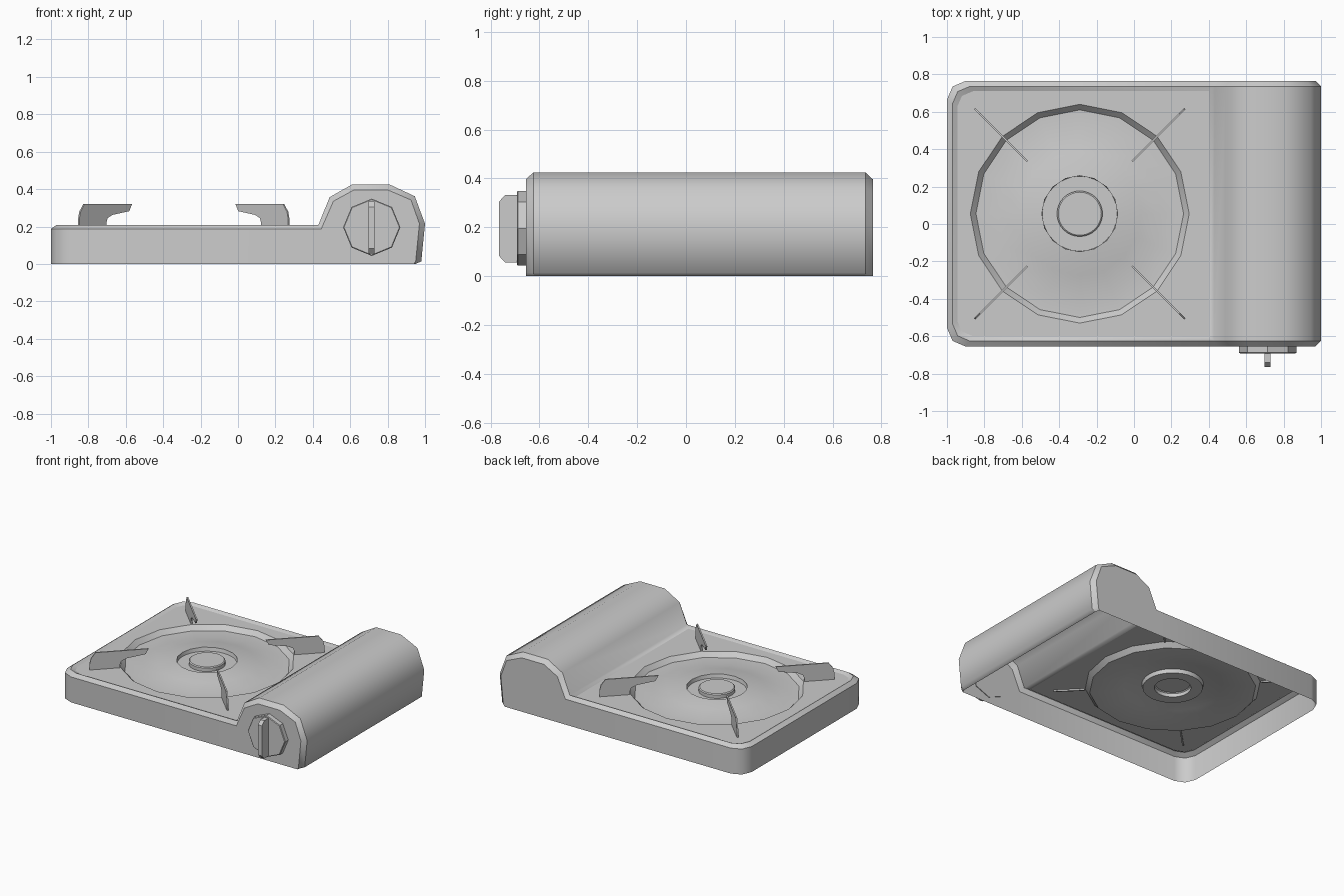
import bpy, bmesh
from math import sin, cos, pi, radians
from mathutils import Vector

if "Cube" in bpy.data.objects:
    bpy.data.objects.remove(bpy.data.objects["Cube"])

CX, CY = -0.29, 0.055      # burner centre
RIM, EDGE, PANEL = 0.209, 0.187, 0.196


def finish(bm, name):
    bmesh.ops.remove_doubles(bm, verts=bm.verts, dist=0.0005)
    bmesh.ops.recalc_face_normals(bm, faces=bm.faces)
    me = bpy.data.meshes.new(name)
    bm.to_mesh(me)
    bm.free()
    ob = bpy.data.objects.new(name, me)
    bpy.context.collection.objects.link(ob)
    return ob


def loft(bm, rings, closed=True, skip=(), soft=()):
    """Skin rings of points; ring edges stay sharp unless listed in soft.
    skip: (ring, segment) pairs left open."""
    vs = [[bm.verts.new(p) for p in r] for r in rings]
    n = len(rings[0])
    for k in range(len(vs) - 1):
        for i in range(n if closed else n - 1):
            if (k, i) in skip:
                continue
            j = (i + 1) % n
            f = bm.faces.new((vs[k][i], vs[k][j], vs[k + 1][j], vs[k + 1][i]))
            f.smooth = True
    for k, r in enumerate(vs):
        for i in range(n):
            e = bm.edges.get((r[i], r[(i + 1) % n]))
            if e and k not in soft:
                e.smooth = False
    return vs


def circle(r, z, n):
    return [(CX + r * cos(2 * pi * i / n), CY + r * sin(2 * pi * i / n), z) for i in range(n)]


def deck_loop(d, z, xr):
    """Rounded-left rectangle inset by d, right side at xr."""
    x, y0, y1 = -1 + d, -0.655 + d, 0.765 - d
    s = 1 - d * 3
    a, b = 0.10 * s, 0.03 * s
    return [(xr, y0, z), (x + a, y0, z), (x + b, y0 + b, z), (x, y0 + a, z),
            (x, y1 - a, z), (x + b, y1 - b, z), (x + a, y1, z), (xr, y1, z)]


# deck: open-bottomed walls, ridged rim sloping to a panel with round drip tray
bm = bmesh.new()
deck = loft(bm, [deck_loop(0, 0, 0.44), deck_loop(0, EDGE, 0.445),
                 deck_loop(0.03, RIM, 0.43), deck_loop(0.055, PANEL, 0.40)],
            skip={(0, 7), (1, 7)})
tray = loft(bm, [circle(0.585, PANEL, 16), circle(0.555, 0.163, 16),
                 circle(0.44, 0.163, 16), circle(0.33, 0.187, 16),
                 circle(0.203, 0.204, 16)], soft=(2, 3))
edge = []
for ring in (deck[-1], tray[0]):
    edge += [bm.edges.get((ring[i], ring[(i + 1) % len(ring)])) for i in range(len(ring))]
bmesh.ops.triangle_fill(bm, edges=edge, use_beauty=True)

# fuel housing: arched cover with chamfered ends, continuous with the deck walls
outer = [(0.43, RIM), (0.49, 0.357), (0.61, 0.425), (0.81, 0.425),
         (0.945, 0.362), (1.0, 0.215), (0.98, 0.014), (0.95, 0)]
inner = [(0.445, EDGE), (0.51, 0.335), (0.62, 0.396), (0.80, 0.396),
         (0.925, 0.342), (0.97, 0.215), (0.95, 0.014), (0.94, 0)]
rings = loft(bm, [[(x, y, z) for x, z in p] for p, y in
                  ((inner, -0.655), (outer, -0.625), (outer, 0.735), (inner, 0.765))],
             closed=False)
for r, y in ((rings[0], -0.655), (rings[-1], 0.765)):
    bm.faces.new(r + [bm.verts.new((0.44, y, 0))])
finish(bm, "stove_body")

# burner: shallow well with a raised head
bm = bmesh.new()
rings = loft(bm, [circle(0.206, 0.203, 32), circle(0.2, 0.175, 32), circle(0.122, 0.175, 32),
                  circle(0.122, 0.2, 32), circle(0.115, 0.206, 32)])
bm.faces.new(rings[-1])
finish(bm, "burner_head")


def plate(name, pts, offset):
    """Flat polygon extruded by a vector."""
    bm = bmesh.new()
    f = bm.faces.new([bm.verts.new(p) for p in pts])
    ext = bmesh.ops.extrude_face_region(bm, geom=[f], use_keep_orig=True)
    bmesh.ops.translate(bm, vec=offset,
                        verts=[g for g in ext["geom"] if isinstance(g, bmesh.types.BMVert)])
    return finish(bm, name)


# four pan supports
blade = [(0.795, 0.185), (0.795, 0.24), (0.785, 0.28), (0.755, 0.32), (0.396, 0.32),
         (0.417, 0.282), (0.545, 0.262), (0.58, 0.245), (0.59, 0.22), (0.59, 0.185)]
for k in range(4):
    a = radians(45 + 90 * k)
    d, t = Vector((cos(a), sin(a), 0)), Vector((-sin(a), cos(a), 0)) * 0.01
    c = Vector((CX, CY, 0))
    plate(f"pan_support_{k + 1}", [c + d * r - t / 2 + Vector((0, 0, z)) for r, z in blade], t)

# control knob: octagonal base and upright grip
KX, KZ = 0.715, 0.196
bm = bmesh.new()
rings = loft(bm, [[(KX + r * sin(i * pi / 4), y, KZ + r * cos(i * pi / 4)) for i in range(8)]
                  for r, y in ((0.153, -0.65), (0.153, -0.688), (0.148, -0.692))])
for f in bm.faces:
    f.smooth = False
bm.faces.new(rings[0])
bm.faces.new(rings[-1])
finish(bm, "knob_base")
grip = [(-0.685, 0.055), (-0.74, 0.055), (-0.765, 0.083),
        (-0.765, 0.305), (-0.74, 0.333), (-0.685, 0.333)]
plate("knob_grip", [(KX - 0.016, y, z) for y, z in grip], (0.032, 0, 0))
